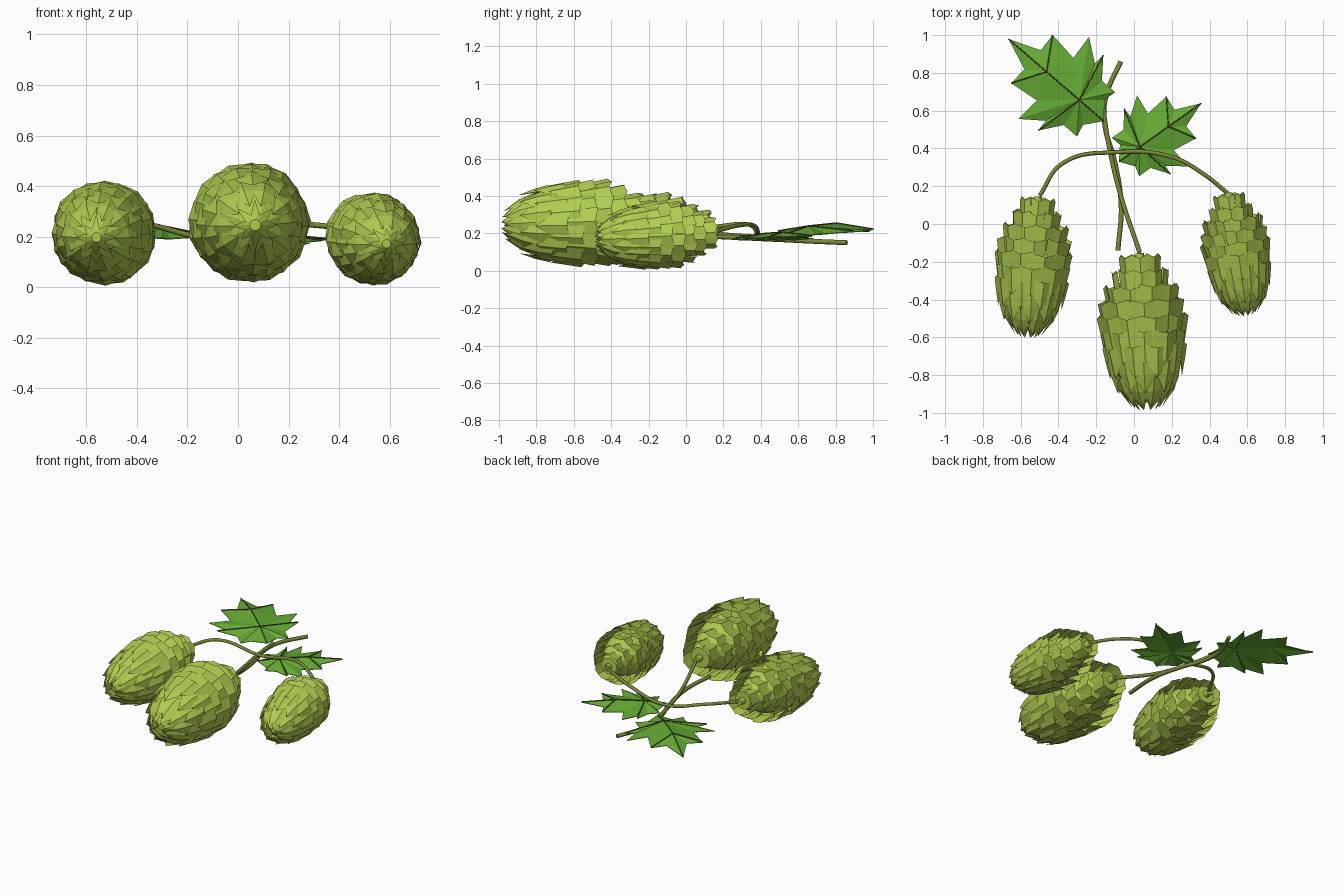
import bpy, math, random
from mathutils import Vector

if "Cube" in bpy.data.objects:
    bpy.data.objects.remove(bpy.data.objects["Cube"])

random.seed(4)


def material(name, rgb):
    m = bpy.data.materials.new(name)
    m.diffuse_color = (*rgb, 1)
    m.use_nodes = True
    m.node_tree.nodes["Principled BSDF"].inputs["Base Color"].default_value = m.diffuse_color
    return m


BRACT = material("cone_green", (0.44, 0.61, 0.08))
STEM = material("stem_olive", (0.19, 0.25, 0.04))
LEAF = material("leaf_green", (0.135, 0.42, 0.035))
VEIN = material("vein_olive", (0.10, 0.105, 0.022))


def mesh_object(name, verts, faces, mat):
    me = bpy.data.meshes.new(name)
    me.from_pydata(verts, [], faces)
    me.materials.append(mat)
    ob = bpy.data.objects.new(name, me)
    bpy.context.collection.objects.link(ob)
    return ob


def tubes(name, paths, radius, mat, smooth=True):
    cu = bpy.data.curves.new(name, 'CURVE')
    cu.dimensions = '3D'
    cu.bevel_depth = radius
    cu.bevel_resolution = 2
    cu.resolution_u = 8
    cu.use_fill_caps = True
    for pts in paths:
        sp = cu.splines.new('BEZIER' if smooth else 'POLY')
        ps = sp.bezier_points if smooth else sp.points
        ps.add(len(pts) - 1)
        for p, co in zip(ps, pts):
            if smooth:
                p.co = co
                p.handle_left_type = p.handle_right_type = 'AUTO'
            else:
                p.co = (*co, 1)
    cu.materials.append(mat)
    ob = bpy.data.objects.new(name, cu)
    bpy.context.collection.objects.link(ob)


# Cone silhouette: position along the axis (stem to tip) and relative radius
PROFILE = [(0, .3), (.115, .47), (.215, .67), (.315, .89), (.4, 1), (.55, 1), (.66, .95),
           (.78, .82), (.88, .62), (.95, .38), (1, .14)]


def profile(t):
    t = min(max(t, 0), 1)
    for (a, ra), (b, rb) in zip(PROFILE, PROFILE[1:]):
        if t <= b:
            return ra + (rb - ra) * (t - a) / (b - a)


def hop_cone(name, top, tip, radius):
    top, tip = Vector(top), Vector(tip)
    axis = tip - top
    d = axis.normalized()
    side = d.cross(Vector((0, 0, 1))).normalized()
    up = side.cross(d)

    def at(t, ang, r):
        return top + axis * t + (side * math.cos(ang) + up * math.sin(ang)) * r * radius

    # staggered rings of pointed bracts, flared at the stem side
    verts, faces = [], []
    rows, length = 10, 0.22
    for i in range(rows):
        t0 = 0.86 * i / (rows - 1)
        ln = min(length, 1.0 - t0)
        mid = profile(t0 + ln * 0.5)
        blend = min(max((t0 - .42) * 1.9, 0), .85)
        n = 8 if i in (0, rows - 1) else 10
        w = math.pi / n
        for k in range(n):
            a = 2 * math.pi * (k + 0.5 * (i % 2)) / n + random.uniform(-.06, .06)
            lift = random.uniform(0.975, 1.025)
            shift = random.uniform(-.008, .008)
            b = len(verts)
            for s, wid, r in ((0, -1.05, .99), (.1, 0, 1.04), (0, 1.05, .99), (.45, -1.1, .97),
                              (.5, 0, 1.03), (.45, 1.1, .97), (1, 0, 1.02)):
                t = t0 + ln * s + (shift if t0 > 0 and s < 1 else 0)
                flared = mid * (1.04 - .13 * s)
                rad = flared * (1 - blend) + profile(t) * blend
                verts.append(at(t, a + wid * w, rad * r * lift))
            faces += [(b, b + 1, b + 4, b + 3), (b + 1, b + 2, b + 5, b + 4),
                      (b + 3, b + 4, b + 6), (b + 4, b + 5, b + 6)]
    mesh_object(name + "_bracts", verts, faces, BRACT)

    # inner core behind the bracts
    verts, faces, n = [], [], 14
    ts = [.05, .12, .2, .3, .45, .6, .75, .85, .95]
    for t in ts:
        f = .84 - 3.4 * max(0, t - .78)
        verts += [at(t, 2 * math.pi * k / n, profile(t) * f) for k in range(n)]
    for j in range(len(ts) - 1):
        for k in range(n):
            q = (k + 1) % n
            faces.append((j * n + k, j * n + q, j * n + n + q, j * n + n + k))
    faces += [tuple(reversed(range(n))), tuple(range((len(ts) - 1) * n, len(ts) * n))]
    mesh_object(name + "_core", verts, faces, BRACT)
    # short stalk running into the cone
    tubes(name + "_stalk", [[top - d * .005, top + d * .12]], .022, BRACT, False)


hop_cone("left_cone", (-.508, .14, .23), (-.563, -.60, .195), .194)
hop_cone("middle_cone", (.03, -.16, .265), (.07, -.985, .245), .223)
hop_cone("right_cone", (.50, .16, .205), (.592, -.485, .17), .174)

# Stems
tubes("main_stem", [[(-.07, .86, .15), (-.15, .67, .158), (-.155, .53, .165), (-.1, .32, .175),
                     (-.068, .1, .185), (-.085, -.14, .19)]], .013, STEM)
tubes("middle_stem", [[(-.165, .62, .17), (-.13, .4, .18), (-.07, .15, .2),
                       (.03, -.15, .26)]], .012, STEM)
tubes("side_stems", [[(-.5, .15, .235), (-.38, .32, .25), (-.1, .38, .195), (.2, .355, .245),
                      (.36, .27, .24), (.5, .16, .21)]], .011, STEM)

# Half leaf outline (along, across) from tip notch round to base
HALF = [(.745, .1), (.755, .253), (.51, .222), (.525, .43), (.352, .3), (.345, .396),
        (.22, .232), (.081, .233), (.105, .131)]
RIDGE = [0, .255, .6, 1]


def leaf(name, base, tip, arch):
    base, tip = Vector(base), Vector(tip)
    axis = tip - base
    size = axis.length
    across = Vector((-axis.y, axis.x, 0)).normalized()

    def at(u, v, dz=0.0):
        z = arch * math.sin(math.pi * min(max(u, 0), 1)) - 0.06 * size * abs(v) / .4 + dz
        return base + axis * u + across * v * size + Vector((0, 0, z))

    verts, faces = [at(u, 0) for u in RIDGE], []
    for s in (1, -1):
        b = len(verts)
        verts += [at(u, v * s, -.012 if i % 2 == 0 else .004) for i, (u, v) in enumerate(HALF)]
        half = [(3, b, 2), (b, b + 1, 2), (b + 1, b + 2, 2), (2, b + 2, 1)]
        half += [(b + i, b + i + 1, 1) for i in range(2, 8)] + [(b + 8, 0, 1)]
        faces += half
    for i, f in enumerate(faces):  # turn every face upward
        p, q, r = (verts[j] for j in f)
        if (q - p).cross(r - p).z < 0:
            faces[i] = f[::-1]
    ob = mesh_object(name, verts, faces, LEAF)
    ob.modifiers.new("thickness", 'SOLIDIFY').thickness = .004

    # midrib and side veins
    paths = [[at(u, 0, .002) for u in RIDGE]]
    for s in (1, -1):
        for root, (u, v) in ((RIDGE[2], HALF[1]), (RIDGE[1], HALF[5])):
            paths.append([at(root, 0, .002), at(u, v * s, .006)])
    tubes(name + "_veins", paths, .0035, VEIN, False)


leaf("large_leaf", (-.16, .545, .2), (-.665, .98, .21), .05)
leaf("small_leaf", (-.08, .33, .18), (.357, .64, .19), .02)
